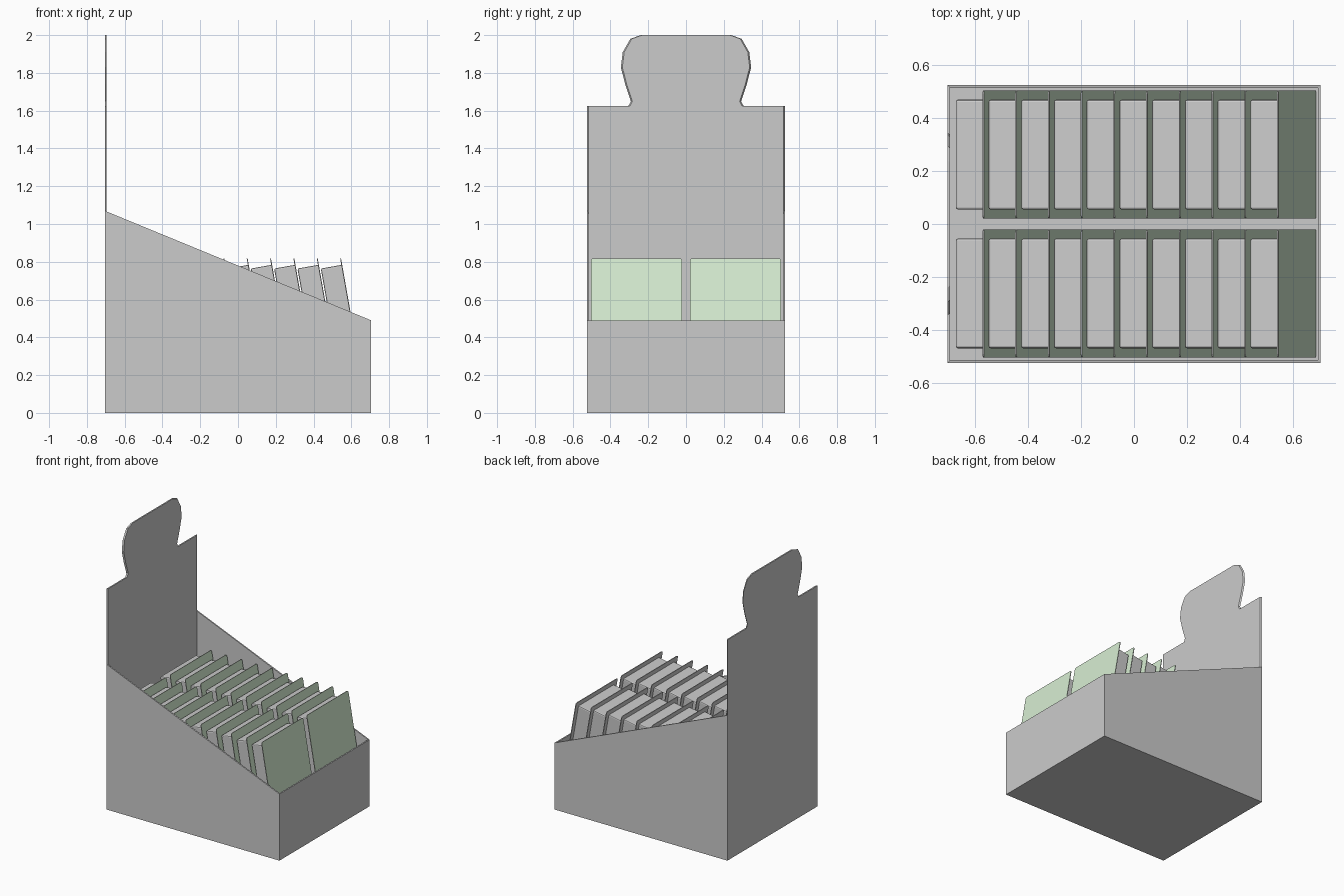
import bpy, bmesh, math
from mathutils import Matrix

if "Cube" in bpy.data.objects:
    bpy.data.objects.remove(bpy.data.objects["Cube"])

green = bpy.data.materials.new("card_green")
green.diffuse_color = (0.67, 0.84, 0.64, 1)
green.use_nodes = True
green.node_tree.nodes["Principled BSDF"].inputs["Base Color"].default_value = green.diffuse_color
grey = bpy.data.materials.new("card_grey")
grey.diffuse_color = (0.8, 0.8, 0.8, 1)
grey.use_nodes = True
grey.node_tree.nodes["Principled BSDF"].inputs["Base Color"].default_value = grey.diffuse_color


def finish(bm, name):
    bmesh.ops.recalc_face_normals(bm, faces=bm.faces)
    mesh = bpy.data.meshes.new(name)
    bm.to_mesh(mesh)
    bm.free()
    ob = bpy.data.objects.new(name, mesh)
    bpy.context.collection.objects.link(ob)
    return ob


def loft(name, a, b):
    """Prism between two matching point loops."""
    bm = bmesh.new()
    va, vb = [bm.verts.new(p) for p in a], [bm.verts.new(p) for p in b]
    bm.faces.new(va)
    bm.faces.new(vb[::-1])
    n = len(a)
    for i in range(n):
        j = (i + 1) % n
        bm.faces.new((va[i], vb[i], vb[j], va[j]))
    return finish(bm, name)


def box_bm(x0, x1, y0, y1, z0, z1):
    bm = bmesh.new()
    m = (Matrix.Translation(((x0 + x1) / 2, (y0 + y1) / 2, (z0 + z1) / 2))
         @ Matrix.Diagonal((x1 - x0, y1 - y0, z1 - z0, 1)))
    bmesh.ops.create_cube(bm, size=1, matrix=m)
    return bm


X, Y, T = 0.705, 0.525, 0.01

# sloping side walls
side = [(-X, 0), (X, 0), (X, 0.49), (-X, 1.07)]
for s, name in ((1, "side_wall_left"), (-1, "side_wall_right")):
    loft(name, [(x, s * Y, z) for x, z in side],
         [(x, s * (Y - T), z) for x, z in side])

# floor and front lip
finish(box_bm(-X, X, -Y + T, Y - T, 0, T), "tray_floor")
finish(box_bm(X - T, X, -Y + T, Y - T, 0, 0.49), "front_lip")

# back panel with shaped header, slightly inset on its display side
half = [(0.525, 0), (0.525, 1.625), (0.305, 1.625), (0.292, 1.65), (0.322, 1.74),
        (0.345, 1.83), (0.335, 1.91), (0.295, 1.98), (0.24, 2.0)]
outline = half + [(-y, z) for y, z in reversed(half)]
loft("back_panel", [(-X, y, z) for y, z in outline],
     [(-X + T, y - math.copysign(0.008, y), z) for y, z in outline])

# master card: rounded corners, green front face
L, W, TH = 0.82, 0.483, 0.005
bm = box_bm(-TH, 0, -W / 2, W / 2, 0, L)
edges = [e for e in bm.edges if abs(e.verts[0].co.x - e.verts[1].co.x) > 1e-4]
bmesh.ops.bevel(bm, geom=edges, offset=0.012, segments=2, profile=0.5, affect='EDGES')
bm.normal_update()
for f in bm.faces:
    f.material_index = 0 if f.normal.x > 0.9 else 1
card = finish(bm, "card")
card.data.materials.append(green)
card.data.materials.append(grey)

# master pack attached behind the card, softened edges
bm = box_bm(-0.115, -TH, -0.2075, 0.2075, 0.04, 0.785)
edges = [e for e in bm.edges if any(v.co.x < -0.1 for v in e.verts)]
bmesh.ops.bevel(bm, geom=edges, offset=0.008, segments=2, profile=0.5, affect='EDGES')
pack = finish(bm, "pack")

# two rows of ten leaning cards
tilt = Matrix.Rotation(math.radians(-10), 4, 'Y')
for row, y in enumerate((-0.2625, 0.2625)):
    for i in range(10):
        m = Matrix.Translation((0.688 - i * 0.1237, y, 0.011)) @ tilt
        for master in (card, pack):
            ob = bpy.data.objects.new(f"{master.name}_{row + 1}_{i + 1}", master.data)
            ob.matrix_world = m
            bpy.context.collection.objects.link(ob)
for master in (card, pack):
    bpy.data.objects.remove(master)
